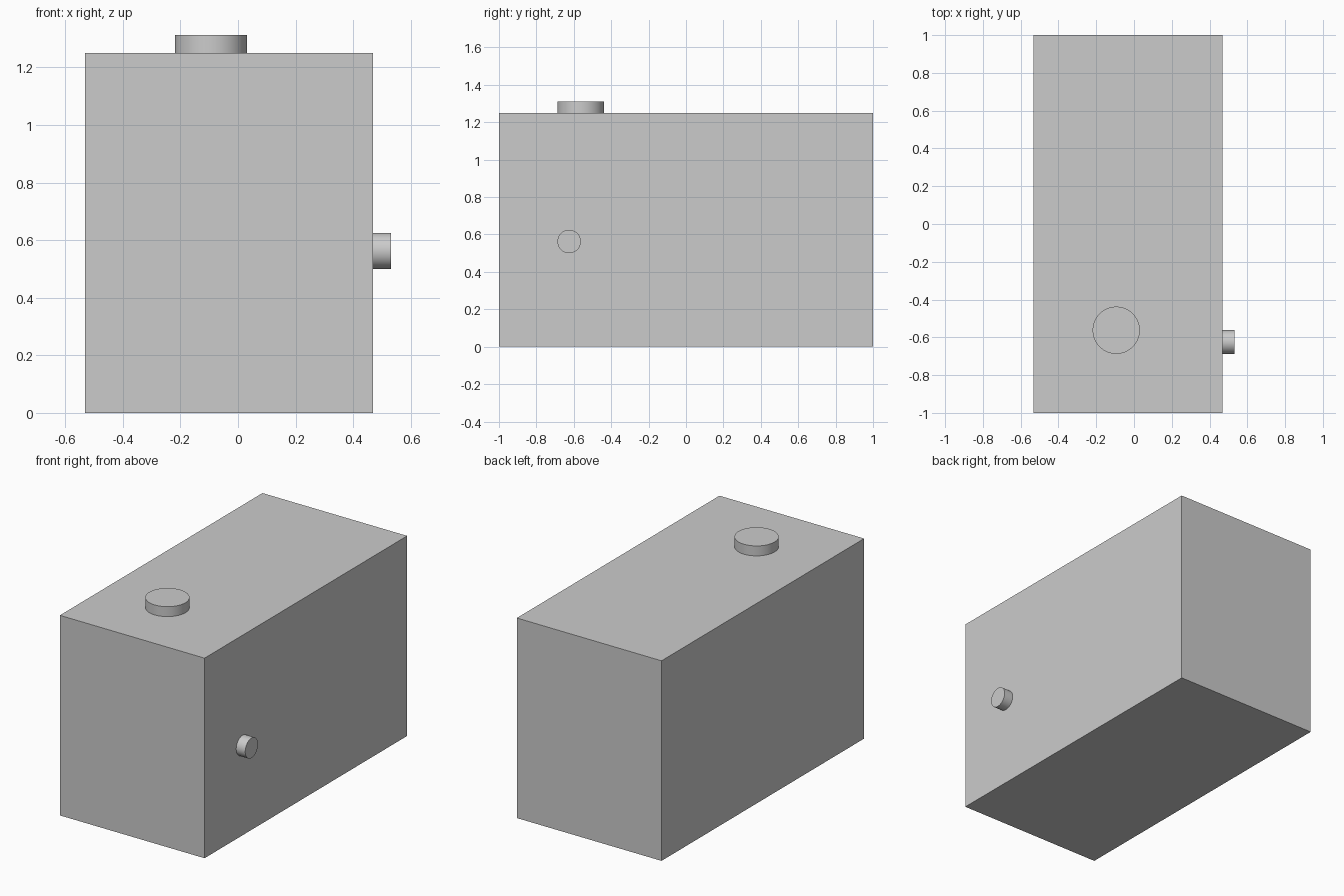
import bpy
import math

cube = bpy.data.objects.get("Cube")
if cube:
    bpy.data.objects.remove(cube, do_unlink=True)

GREY = (0.6, 0.6, 0.6, 1.0)
paint = bpy.data.materials.new("plain grey")
paint.use_nodes = True
paint.diffuse_color = GREY
paint.node_tree.nodes["Principled BSDF"].inputs["Base Color"].default_value = GREY


def finish(name):
    obj = bpy.context.object
    obj.name = name
    obj.data.materials.append(paint)
    return obj


def disc(name, radius, depth, centre, rotation=(0, 0, 0)):
    bpy.ops.mesh.primitive_cylinder_add(
        vertices=64, radius=radius, depth=depth, location=centre, rotation=rotation)
    bpy.ops.object.shade_smooth_by_angle(angle=math.radians(30))
    return finish(name)


# Tank body
bpy.ops.mesh.primitive_cube_add(size=1, location=(-0.031, 0, 0.625))
body = finish("tank_body")
body.scale = (1, 2, 1.25)
bpy.ops.object.transform_apply(location=False, rotation=False, scale=True)

# Filler cap on top and outlet stub on the left side
disc("filler_cap", 0.125, 0.0625, (-0.094, -0.5625, 1.281))
disc("outlet_stub", 0.0625, 0.0625, (0.5, -0.625, 0.5625), (0, math.pi / 2, 0))
